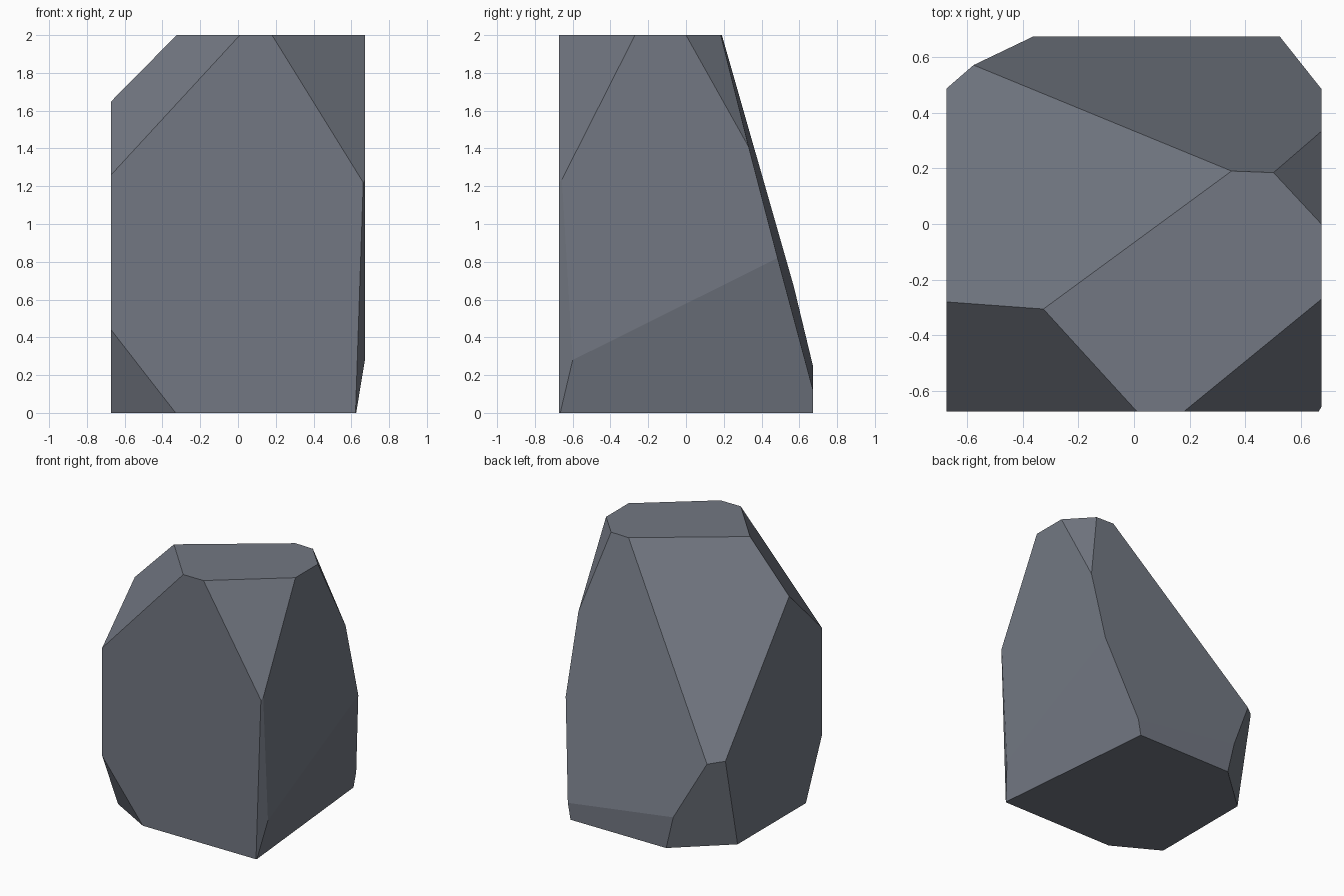
import bpy
import bmesh
from mathutils import Vector

cube = bpy.data.objects.get("Cube")
if cube:
    bpy.data.objects.remove(cube, do_unlink=True)

# Stone colour
stone = bpy.data.materials.new("slate_grey")
stone.use_nodes = True
colour = (0.17, 0.187, 0.225, 1.0)
stone.diffuse_color = colour
stone.node_tree.nodes["Principled BSDF"].inputs["Base Color"].default_value = colour

W = 0.672  # half width of the uncut block

# Each chisel cut is a plane through three points
CUTS = {
    "top_front_right": [(0.01, -W, 2), (-W, -W, 1.26), (-0.325, -0.305, 2)],
    "top_front_left": [(0.18, -W, 2), (W, -0.27, 2), (0.663, -W, 1.22)],
    "top_back_right": [(-0.325, -0.305, 2), (0.35, 0.19, 2), (-0.57, 0.575, 0.67)],
    "back_slope": [(0.35, 0.19, 2), (W, 0.485, 0.82), (-0.37, W, 0.25)],
    "top_back_left": [(0.5, 0.185, 2), (W, 0.0, 2), (W, 0.325, 1.42)],
    "lower_left": [(W, -0.6, 0.28), (W, 0.485, 0.82), (0.625, -0.66, 0)],
    "front_left_edge": [(0.663, -W, 1.22), (0.622, -W, 0), (W, -0.6, 0.28)],
    "lower_back_right": [(-W, 0.34, 0), (-0.304, W, 0), (-0.57, 0.575, 0.67)],
    "lower_front_right": [(-W, -W, 0.44), (-0.33, -W, 0), (-W, -0.48, 0)],
}

# Solid block standing on the ground
bm = bmesh.new()
bmesh.ops.create_cube(bm, size=2)
for v in bm.verts:
    v.co = (v.co.x * W, v.co.y * W, v.co.z + 1)
centre = Vector((0, 0, 0.9))

# Slice off the outer side of every cut and cap the opening
for points in CUTS.values():
    a, b, c = map(Vector, points)
    normal = (b - a).cross(c - a).normalized()
    if normal.dot(centre - a) > 0:
        normal.negate()
    bmesh.ops.bisect_plane(bm, geom=bm.verts[:] + bm.edges[:] + bm.faces[:],
                           dist=1e-5, plane_co=a, plane_no=normal, clear_outer=True)
    rim = [e for e in bm.edges if e.is_boundary]
    if rim:
        bmesh.ops.contextual_create(bm, geom=rim)

bmesh.ops.recalc_face_normals(bm, faces=bm.faces[:])
mesh = bpy.data.meshes.new("faceted_rock")
bm.to_mesh(mesh)
bm.free()
mesh.materials.append(stone)
rock = bpy.data.objects.new("faceted_rock", mesh)
bpy.context.collection.objects.link(rock)
